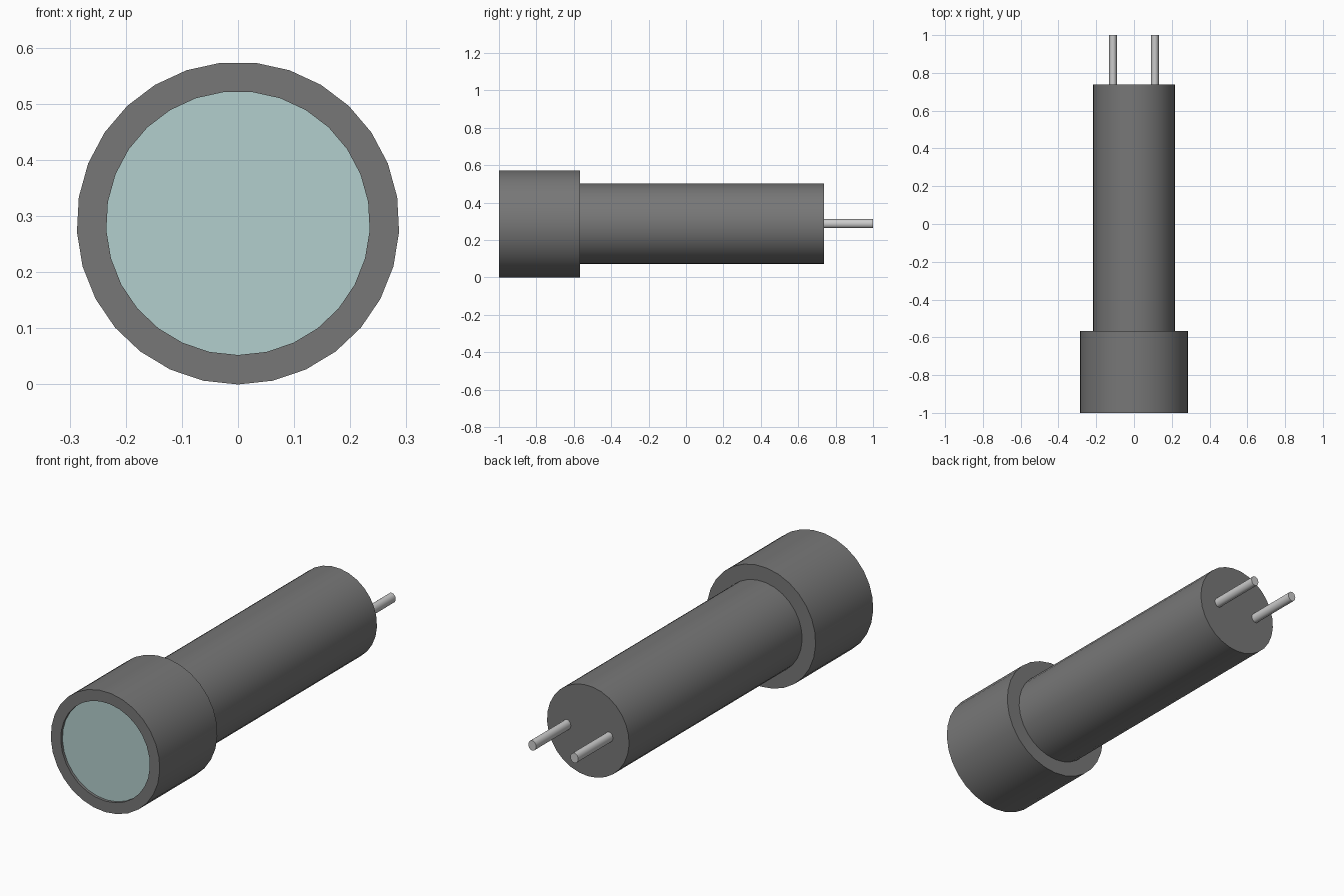
import bpy, bmesh, math

if "Cube" in bpy.data.objects:
    bpy.data.objects.remove(bpy.data.objects["Cube"])

AXIS_Z = 0.2875   # height of the long axis


def material(name, rgb):
    m = bpy.data.materials.new(name)
    m.diffuse_color = (*rgb, 1)
    m.use_nodes = True
    m.node_tree.nodes["Principled BSDF"].inputs["Base Color"].default_value = m.diffuse_color
    return m


grey = material("dark grey", (0.185, 0.185, 0.185))
glass = material("pale teal", (0.45, 0.62, 0.61))
metal = material("light metal", (0.6, 0.6, 0.6))


def lathe(name, profile, mat, sides=29, x=0.0, squash=1.0):
    """Spin (radius, y) points round the y axis and cap both ends."""
    bm = bmesh.new()
    rings = []
    for r, y in profile:
        ring = []
        for i in range(sides):
            a = 2 * math.pi * i / sides
            ring.append(bm.verts.new((x + squash * r * math.sin(a), y,
                                      AXIS_Z - r * math.cos(a))))
        rings.append(ring)
    for a, b in zip(rings, rings[1:]):
        for i in range(sides):
            j = (i + 1) % sides
            bm.faces.new((a[i], a[j], b[j], b[i]))
    bm.faces.new(rings[0])
    bm.faces.new(rings[-1])
    bmesh.ops.recalc_face_normals(bm, faces=bm.faces)
    me = bpy.data.meshes.new(name)
    bm.to_mesh(me)
    bm.free()
    me.materials.append(mat)
    ob = bpy.data.objects.new(name, me)
    bpy.context.collection.objects.link(ob)
    bpy.ops.object.select_all(action='DESELECT')
    ob.select_set(True)
    bpy.context.view_layer.objects.active = ob
    bpy.ops.object.shade_smooth_by_angle(angle=math.radians(35))
    return ob


# wide head with a shallow recess in its front
lathe("head", [(0.2875, -0.566), (0.2875, -1.0), (0.235, -1.0), (0.235, -0.95)], grey)

# lens set just behind the rim
lathe("lens", [(0.235, -0.987), (0.235, -0.955)], glass)

# long slim body
lathe("body", [(0.2165, -0.58), (0.2165, 0.738)], grey)

# two contact pins at the back
for side, label in ((-1, "left"), (1, "right")):
    lathe(label + "_pin", [(0.024, 0.72), (0.024, 1.0)], metal,
          sides=16, x=side * 0.111, squash=0.85)
